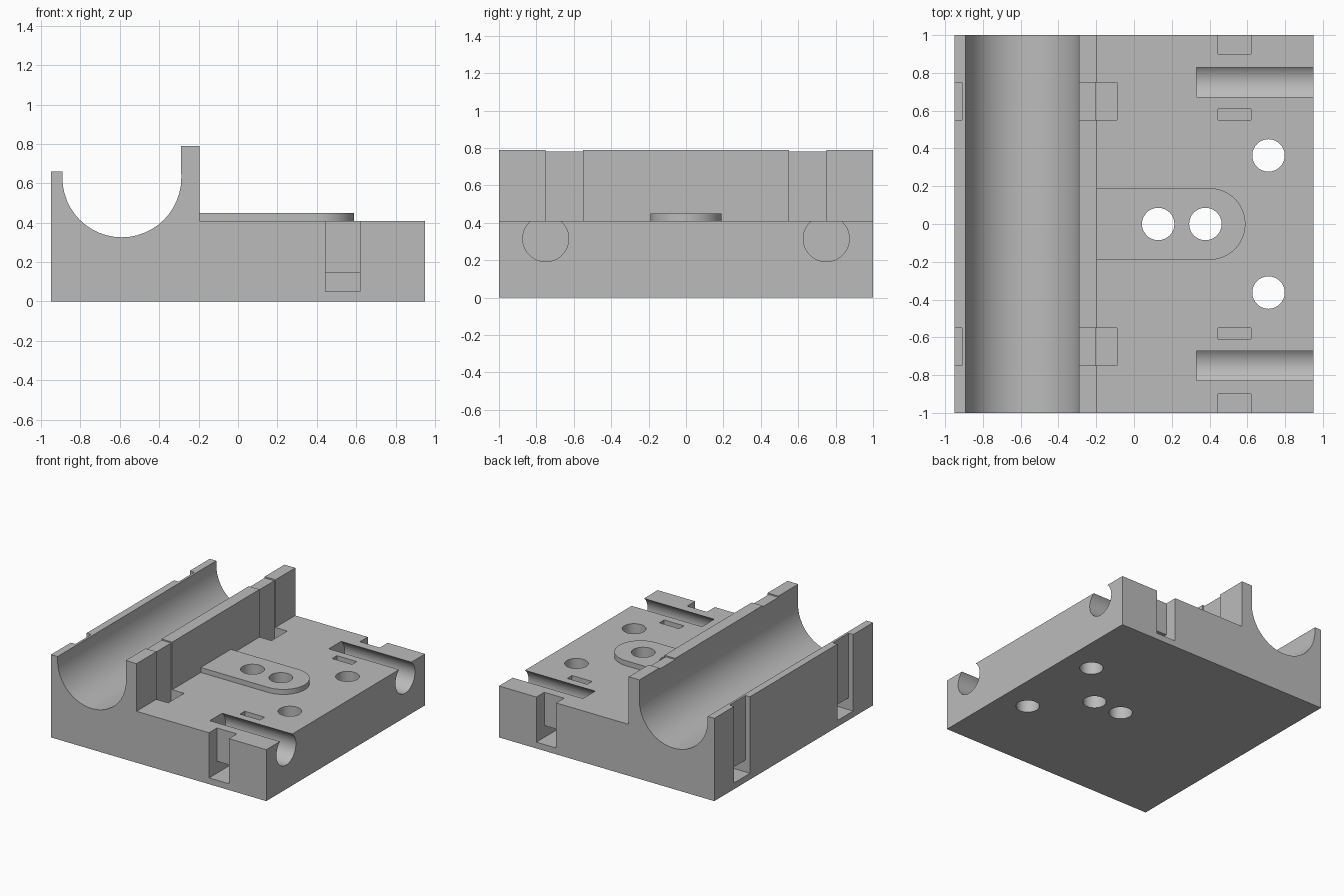
import bpy, bmesh
from math import cos, sin, pi, radians

cube = bpy.data.objects.get("Cube")
if cube:
    bpy.data.objects.remove(cube, do_unlink=True)

grey = bpy.data.materials.new("light grey plastic")
grey.use_nodes = True
colour = (0.5, 0.5, 0.5, 1)
grey.diffuse_color = colour
grey.node_tree.nodes["Principled BSDF"].inputs["Base Color"].default_value = colour


def prism(name, outline, direction):
    """Extrude a closed 3D outline along a direction."""
    bm = bmesh.new()
    face = bm.faces.new([bm.verts.new(p) for p in outline])
    new = bmesh.ops.extrude_face_region(bm, geom=[face])["geom"]
    bmesh.ops.translate(bm, vec=direction, verts=[v for v in new if isinstance(v, bmesh.types.BMVert)])
    bmesh.ops.recalc_face_normals(bm, faces=bm.faces)
    mesh = bpy.data.meshes.new(name)
    bm.to_mesh(mesh)
    bm.free()
    mesh.materials.append(grey)
    obj = bpy.data.objects.new(name, mesh)
    bpy.context.collection.objects.link(obj)
    return obj


def arc(cx, cy, r, start, end, n):
    angles = [start + (end - start) * i / n for i in range(n + 1)]
    return [(cx + r * cos(a), cy + r * sin(a)) for a in angles]


def combine(tool, operation="DIFFERENCE"):
    """Apply a boolean to the body and discard the tool."""
    tool.hide_render = True
    mod = body.modifiers.new(tool.name, "BOOLEAN")
    mod.operation, mod.solver, mod.object = operation, "EXACT", tool
    bpy.context.view_layer.objects.active = body
    bpy.ops.object.modifier_apply(modifier=mod.name)
    bpy.data.objects.remove(tool, do_unlink=True)


def cut_box(x0, x1, y0, y1, z0, z1):
    combine(prism("box_cutter", [(x0, y0, z0), (x1, y0, z0), (x1, y1, z0), (x0, y1, z0)],
                  (0, 0, z1 - z0)))


# Body: flat base with a bearing cradle along one side
profile = [(-0.95, 0), (0.95, 0), (0.95, 0.41), (-0.195, 0.41), (-0.195, 0.79), (-0.29, 0.79)]
profile += arc(-0.59, 0.628, 0.302, 0, -pi, 24)
profile += [(-0.892, 0.66), (-0.95, 0.66)]
body = prism("carriage_body", [(x, -1, z) for x, z in profile], (0, 2, 0))

# Raised rounded tongue, rooted in the cradle wall
tongue = [(-0.25, -0.19)] + arc(0.4, 0, 0.19, -pi / 2, pi / 2, 24) + [(-0.25, 0.19)]
combine(prism("tongue", [(x, y, 0.3) for x, y in tongue], (0, 0, 0.15)), "UNION")

# Vertical screw holes
for x, y in [(0.128, 0), (0.378, 0), (0.712, 0.363), (0.712, -0.363)]:
    circle = arc(x, y, 0.086, 0, 2 * pi, 32)[:-1]
    combine(prism("screw_cutter", [(a, b, -0.1) for a, b in circle], (0, 0, 0.7)))

for side in (-1, 1):
    # Rod socket, open along its top
    circle = arc(side * 0.75, 0.315, 0.123, 0, 2 * pi, 40)[:-1]
    combine(prism("rod_cutter", [(0.33, a, b) for a, b in circle], (0.8, 0, 0)))

    # Strap channel around the rod: outer slot, inner slot, tunnel beneath
    for near, far, top in [(0.9, 1.1, 0.6), (0.55, 0.61, 0.6), (0.55, 1.1, 0.145)]:
        y0, y1 = sorted((side * near, side * far))
        cut_box(0.445, 0.62, y0, y1, 0.05, top)

    # Strap channel around the cradle: two slots, tunnel and lowered rim
    y0, y1 = sorted((side * 0.55, side * 0.75))
    for x0, x1, z0, z1 in [(-1.1, -0.91, 0.05, 1), (-0.205, -0.09, 0.05, 1),
                           (-1.1, -0.09, 0.05, 0.145), (-0.4, -0.15, 0.78, 1)]:
        cut_box(x0, x1, y0, y1, z0, z1)

# Smooth the round surfaces, keep the edges crisp
bpy.ops.object.select_all(action="DESELECT")
body.select_set(True)
bpy.context.view_layer.objects.active = body
bpy.ops.object.shade_smooth_by_angle(angle=radians(30))
